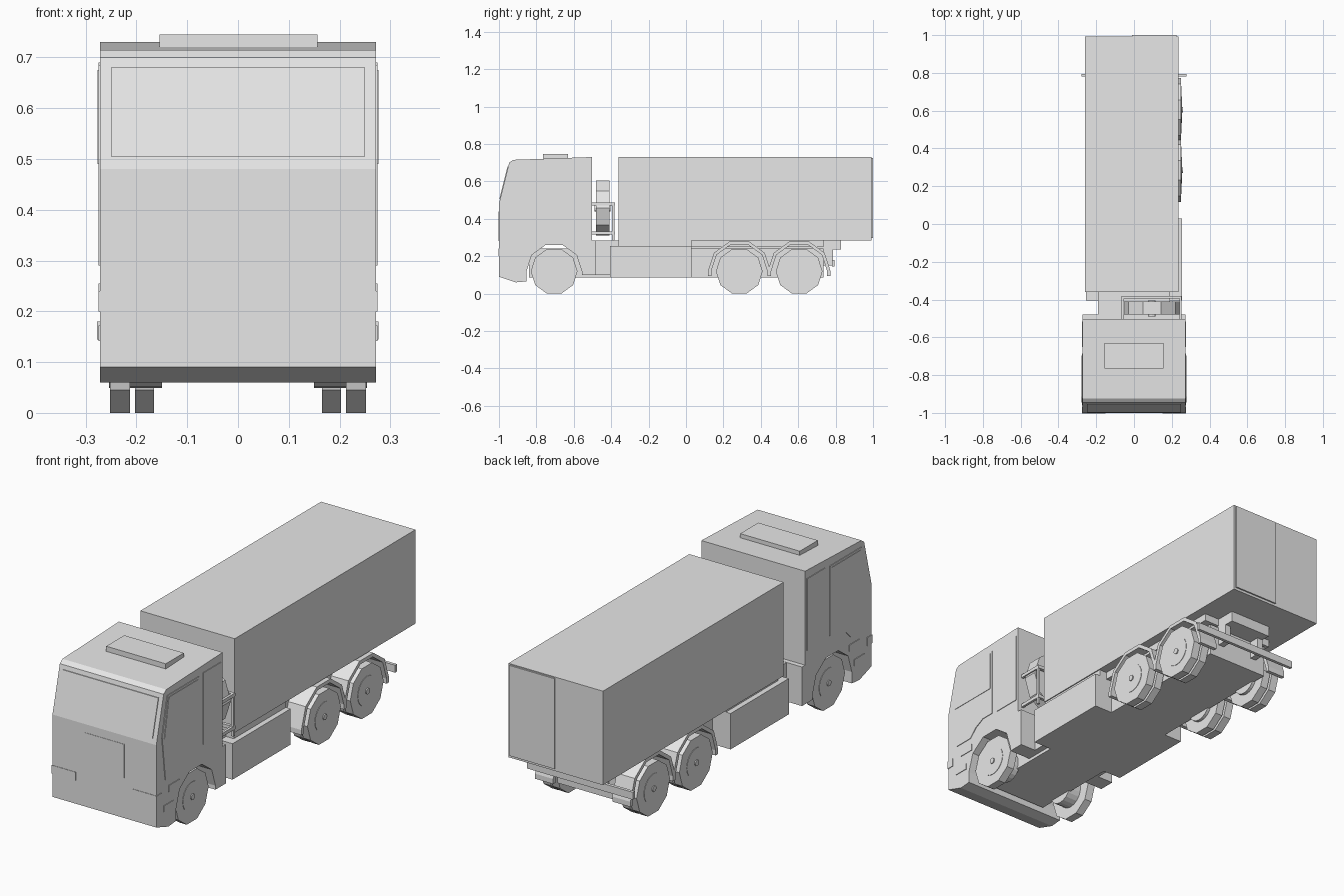
import bpy, bmesh, math

if "Cube" in bpy.data.objects:
    bpy.data.objects.remove(bpy.data.objects["Cube"], do_unlink=True)

grey = bpy.data.materials.new("light_grey")
grey.use_nodes = True
grey.diffuse_color = (0.8, 0.8, 0.8, 1)
grey.node_tree.nodes["Principled BSDF"].inputs["Base Color"].default_value = (0.8, 0.8, 0.8, 1)


def finish(name, bm):
    bmesh.ops.recalc_face_normals(bm, faces=bm.faces)
    mesh = bpy.data.meshes.new(name)
    bm.to_mesh(mesh)
    bm.free()
    mesh.materials.append(grey)
    ob = bpy.data.objects.new(name, mesh)
    bpy.context.scene.collection.objects.link(ob)
    return ob


def prism(name, points, low, high, axis="x"):
    """Extrude a closed outline along an axis; outline is (y, z) for x, (x, z) for y."""
    place = (lambda a, p: (a, p[0], p[1])) if axis == "x" else (lambda a, p: (p[0], a, p[1]))
    bm = bmesh.new()
    ends = [[bm.verts.new(place(a, p)) for p in points] for a in (low, high)]
    n = len(points)
    for ring in ends:
        bm.faces.new(ring)
    for i in range(n):
        j = (i + 1) % n
        bm.faces.new((ends[0][i], ends[0][j], ends[1][j], ends[1][i]))
    return finish(name, bm)


def box(name, x, y, z):
    return prism(name, [(y[0], z[0]), (y[1], z[0]), (y[1], z[1]), (y[0], z[1])], *x)


def circle(cy, cz, r, sides=10, start=0.0, count=None):
    count = sides if count is None else count
    step = 2 * math.pi / sides
    return [(cy + r * math.cos(start + i * step), cz + r * math.sin(start + i * step))
            for i in range(count)]


def mirrored(name, make, *args):
    """Build a part on the left side and its reflection on the right."""
    for side, sign in (("left", 1), ("right", -1)):
        make(f"{side}_{name}", sign, *args)


def side_prism(name, sign, points, inner, outer):
    return prism(name, points, *sorted((sign * inner, sign * outer)))


HALF = 0.272
AXLE_Z = 0.119
RADIUS = 0.125
FRONT_AXLE = -0.705
REAR_AXLES = (0.285, 0.605)

# Cab shell with a wheel arch cut through its lower edge
arch = [p for p in circle(FRONT_AXLE, AXLE_Z, 0.148) if p[1] > AXLE_Z - 0.01][::-1]
arch = sorted(arch)
cab_outline = ([(-1, 0.09), (-0.91, 0.06), (arch[0][0], 0.065)] + arch
               + [(arch[-1][0], 0.1), (-0.48, 0.1), (-0.48, 0.285), (-0.503, 0.285),
                  (-0.503, 0.73), (-0.925, 0.715), (-0.945, 0.70), (-1, 0.48)])
prism("cab", cab_outline, -HALF, HALF)
box("roof_hatch", (-0.155, 0.157), (-0.765, -0.63), (0.715, 0.745))


# Windscreen follows the slanted upper front
def slope(z, out):
    return -1 + (z - 0.48) * 0.25 - out


prism("windscreen", [(slope(0.505, 0.004), 0.505), (slope(0.68, 0.004), 0.68),
                     (slope(0.68, -0.01), 0.68), (slope(0.505, -0.01), 0.505)], -0.25, 0.25)
box("grille_panel", (-0.102, 0.105), (-1.0015, -0.99), (0.28, 0.44))

# Doors, door windows and rear quarter panels
door = [(-0.935, 0.29), (-0.84, 0.29), (-0.80, 0.33), (-0.75, 0.355), (-0.685, 0.355),
        (-0.685, 0.685), (-0.92, 0.685), (-0.96, 0.5)]
window = [(-0.945, 0.49), (-0.695, 0.49), (-0.695, 0.675), (-0.912, 0.675)]
quarter = [(-0.65, 0.35), (-0.515, 0.35), (-0.515, 0.69), (-0.65, 0.69)]
mirrored("door", side_prism, door, 0.26, HALF + 0.003)
mirrored("door_window", side_prism, window, 0.26, HALF + 0.005)
mirrored("quarter_panel", side_prism, quarter, 0.26, HALF + 0.003)


# Corner lamps and side markers
def rect(y0, y1, z0, z1):
    return [(y0, z0), (y1, z0), (y1, z1), (y0, z1)]


mirrored("corner_lamp", side_prism, rect(-1.002, -0.965, 0.2, 0.24), 0.15, HALF + 0.003)
mirrored("upper_marker", side_prism, rect(-0.91, -0.83, 0.225, 0.255), 0.26, HALF + 0.003)
mirrored("lower_marker", side_prism, rect(-0.945, -0.87, 0.142, 0.172), 0.26, HALF + 0.003)

# Cargo box with one raised rear door leaf
box("cargo_box", (-0.26, 0.235), (-0.36, 0.993), (0.285, 0.73))
box("rear_door_leaf", (-0.01, 0.225), (0.98, 1.0), (0.297, 0.725))

# Chassis
box("chassis_body", (-0.16, 0.16), (-0.84, 0.735), (0.085, 0.24))
box("chassis_deck", (-0.19, 0.19), (-0.49, -0.33), (0.1, 0.284))
box("subframe", (-0.11, 0.11), (-0.36, 0.83), (0.235, 0.29))
box("bed_support", (-0.19, 0.19), (-0.36, 0.735), (0.25, 0.288))
mirrored("side_tank", side_prism, rect(-0.405, 0.03, 0.085, 0.255), 0.15, 0.255)
mirrored("tank_mount", side_prism, rect(-0.36, 0.03, 0.25, 0.287), 0.15, 0.23)

# Rear bumper bar on two arms
box("rear_bumper", (-0.278, 0.277), (0.78, 0.795), (0.145, 0.18))
mirrored("bumper_arm", side_prism, rect(0.72, 0.785, 0.15, 0.235), 0.08, 0.11)


# Wheels: single at the front, twin at the rear
def wheel(name, sign, y, twin):
    side_prism(name + "_tyre", sign, circle(y, AXLE_Z, RADIUS), 0.213, 0.252)
    if twin:
        side_prism(name + "_inner_tyre", sign, circle(y, AXLE_Z, RADIUS), 0.165, 0.203)
    side_prism(name + "_rim", sign, circle(y, AXLE_Z, 0.07, 20), 0.15, 0.254)
    side_prism(name + "_hub", sign, circle(y, AXLE_Z, 0.014, 12), 0.2, 0.259)


mirrored("front_wheel", wheel, FRONT_AXLE, False)
for place, y in zip(("middle", "rear"), REAR_AXLES):
    mirrored(place + "_wheel", wheel, y, True)


# Faceted mudguards over the rear wheels
def mudguard(name, sign, y):
    outer = circle(y, AXLE_Z, 0.168, 10, 0, 6)
    inner = circle(y, AXLE_Z, 0.15, 10, 0, 6)
    side_prism(name, sign, [(outer[0][0], 0.095)] + outer + [(outer[-1][0], 0.095), (inner[-1][0], 0.095)]
               + inner[::-1] + [(inner[0][0], 0.095)], 0.155, 0.25)


for place, y in zip(("middle", "rear"), REAR_AXLES):
    mirrored(place + "_mudguard", mudguard, y)

# Spare wheel standing across the gap behind the cab, held by a frame
prism("spare_tyre", circle(0.095, 0.458, 0.155), -0.48, -0.41, "y")
prism("spare_hub", circle(0.095, 0.458, 0.02, 12), -0.49, -0.405, "y")
for level, z in (("lower", 0.315), ("upper", 0.47)):
    for end, x in (("inner", -0.065), ("outer", 0.24)):
        box(f"{level}_{end}_bracket", (x, x + 0.012), (-0.503, -0.38), (z, z + 0.016))
    box(f"{level}_crossbar", (-0.065, 0.252), (-0.395, -0.38), (z, z + 0.016))
for i, x in enumerate((-0.065, 0.085, 0.24)):
    box(f"frame_post_{i + 1}", (x, x + 0.012), (-0.395, -0.383), (0.284, 0.486))
